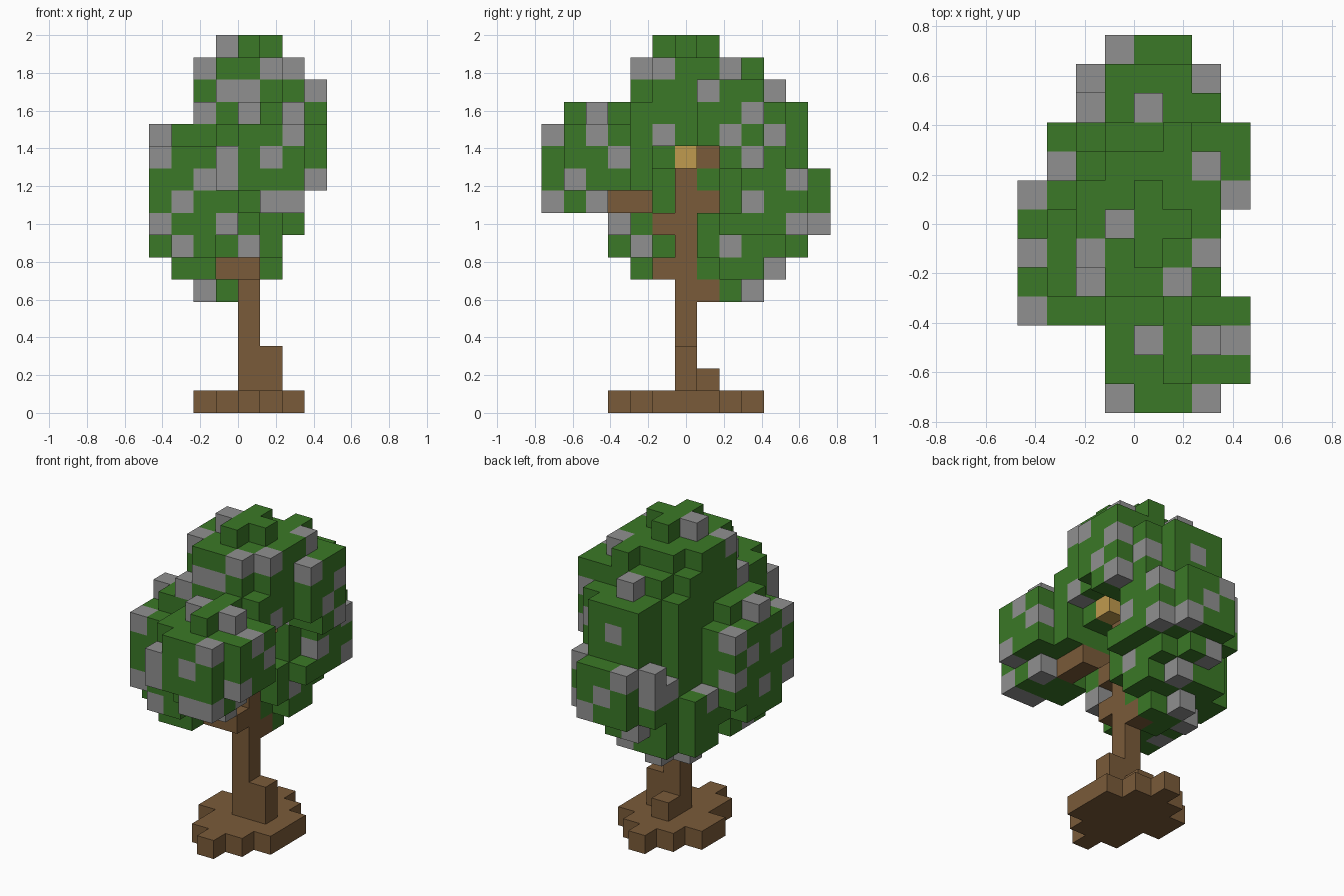
import bpy
import bmesh
import random
from mathutils import Vector

random.seed(7)
cube = bpy.data.objects.get("Cube")
if cube:
    bpy.data.objects.remove(cube, do_unlink=True)

NX, NY, NZ = 8, 13, 17
SIZE = 2 / NZ


def material(name, colour):
    mat = bpy.data.materials.new(name)
    mat.use_nodes = True
    rgba = (*colour, 1)
    mat.diffuse_color = rgba
    shader = next(n for n in mat.node_tree.nodes if n.type == 'BSDF_PRINCIPLED')
    shader.inputs["Base Color"].default_value = rgba
    shader.inputs["Roughness"].default_value = 0.9
    return mat


materials = {
    "green": material("leaf green", (0.043, 0.19, 0.02)),
    "grey": material("blossom grey", (0.28, 0.28, 0.28)),
    "brown": material("bark brown", (0.195, 0.104, 0.041)),
    "gold": material("heartwood gold", (0.53, 0.325, 0.077)),
}
order = list(materials)
cells = {}   # grid cell -> (part, colour)


def span(value):
    return range(value[0], value[1] + 1) if isinstance(value, tuple) else (value,)


def block(part, colour, x, y, z):
    """Fill a block of grid cells; each argument is an index or a (first, last) pair."""
    for i in span(x):
        for j in span(y):
            for k in span(z):
                cells.setdefault((i, j, k), (part, colour))


def wood(x, y, z, colour="brown", part="trunk"):
    block(part, colour, x, y, z)


def leaf(part, z, *slabs):
    for x, y in slabs:
        block(part, "green", x, y, z)


# Root plate, widest in the middle rows
for row, width in enumerate([(4, 4), (3, 5), (3, 6), (2, 6), (2, 6), (3, 5), (4, 4)]):
    wood(width, row + 3, 0, part="root_plate")

# Trunk with buttress, knot, heartwood and branches
wood(4, 6, (1, 11))
wood(5, 6, 11, "gold")
wood(5, 6, (1, 2))
wood(4, 7, 1)
for branch in [(3, 5, 6), (4, 5, 6), (4, 7, 5), (4, 5, 8),
               ((4, 5), 4, 9), (5, 3, 9), (4, 7, 9), (4, 7, 11)]:
    wood(*branch, part="branches")

# Upper crown
part = "upper_crown"
leaf(part, 16, ((3, 5), 6), (4, (5, 7)))
leaf(part, 15, ((3, 5), 4), ((2, 6), (5, 7)), ((3, 6), 8), (5, 9))
leaf(part, 14, ((3, 5), 4), ((2, 6), (5, 8)), ((3, 6), 9), (4, 10), (7, (7, 9)))
leaf(part, (12, 13), ((2, 6), (4, 9)), ((3, 6), 10), ((3, 5), 11), (7, (7, 9)))
leaf(part, 11, ((2, 3), (4, 9)), ((3, 6), 10), ((4, 6), (8, 9)), ((3, 5), 11),
     ((4, 5), (4, 5)), (7, (8, 9)))

# Front foliage clump
part = "front_foliage"
leaf(part, 13, ((4, 6), 2), (5, (1, 3)))
leaf(part, 12, ((4, 6), 0), ((3, 7), (1, 3)), ((3, 6), 4))
leaf(part, (10, 11), ((3, 6), 0), ((3, 7), (1, 3)), ((3, 6), 4))
leaf(part, 9, ((5, 6), 0), ((4, 6), (1, 2)))

# Side foliage clump
part = "side_foliage"
leaf(part, 12, ((0, 2), 5), (1, (4, 6)))
leaf(part, 11, ((0, 3), (3, 6)), ((0, 2), 7))
leaf(part, (8, 10), ((0, 3), (3, 7)))
leaf(part, 8, (4, 4))
leaf(part, 7, ((0, 3), (4, 6)), ((1, 2), 3), (4, 4))
leaf(part, 6, ((1, 2), (4, 6)))

# Back foliage clump
part = "back_foliage"
leaf(part, 10, (4, 7), ((2, 5), (8, 9)), ((3, 5), 10), ((2, 5), 11))
leaf(part, 9, ((2, 5), (8, 11)))
leaf(part, (9, 10), ((2, 3), 7), (6, (9, 11)), ((3, 5), 12))
leaf(part, 8, ((2, 6), (8, 11)), (1, (8, 9)), ((2, 5), 7), ((3, 5), 12))
leaf(part, 7, ((1, 5), (7, 9)), ((2, 5), 10), ((3, 4), 11))
leaf(part, 6, ((1, 5), (8, 9)), ((2, 4), 7), ((2, 4), 10))
leaf(part, 5, ((2, 4), 8), (3, (7, 9)))


def first_hit(path):
    return next((c for c in path if c in cells), None)


def bloom(cell):
    if cell and cells[cell][1] == "green":
        cells[cell] = (cells[cell][0], "grey")


# Blossoms on the outermost cells: front rows by height, then side rows, then top rows
front = {16: [3], 15: [2, 5, 6], 14: [3, 4], 13: [2, 4, 6], 12: [0, 6], 11: [0, 3, 5],
         10: [2, 3, 7], 9: [1, 5, 6], 8: [0, 3], 7: [1, 4], 5: [2]}
side = {15: [4, 5, 8], 14: [7], 13: [2, 9], 12: [0, 2, 5, 8, 10], 11: [3, 9],
        10: [1, 11], 9: [0, 2, 9], 8: [3, 11, 12], 7: [4, 8], 6: [10], 5: [9]}
top = {12: [3], 11: [2, 6], 10: [2, 4], 8: [1, 6], 7: [0, 7], 6: [3],
       5: [0, 2, 6], 4: [5], 3: [0], 2: [4, 6, 7], 0: [3, 6]}


def front_path(i, k):
    return [(i, j, k) for j in range(NY)]


def side_path(j, k):
    return [(i, j, k) for i in reversed(range(NX))]


def top_path(i, j):
    return [(i, j, k) for k in reversed(range(NZ))]


for k, columns in front.items():
    for i in columns:
        bloom(first_hit(front_path(i, k)))
for k, columns in side.items():
    for j in columns:
        bloom(first_hit(side_path(j, k)))
for j, columns in top.items():
    for i in columns:
        bloom(first_hit(top_path(i, j)))
# Blossoms on the back wall and the back column
bloom((4, 11, 12))
bloom((2, 11, 9))


def beside(cell, axis, step):
    moved = list(cell)
    moved[axis] += step
    return tuple(moved)


# Scattered single blossoms over the remaining sides
for cell in sorted(cells):
    i, j, k = cell
    outer = (first_hit(front_path(i, k)), first_hit(side_path(j, k)),
             first_hit(top_path(i, j)))
    around = [beside(cell, axis, step) for axis in range(3) for step in (-1, 1)]
    alone = all(cells.get(c, ("", ""))[1] != "grey" for c in around)
    if cell not in outer and alone and random.random() < 0.22:
        bloom(cell)


def build(part):
    """Make one mesh from the exposed cell faces of a part."""
    bm = bmesh.new()
    corners = {}

    def corner(p):
        if p not in corners:
            corners[p] = bm.verts.new((Vector(p) - Vector((NX / 2, NY / 2, 0))) * SIZE)
        return corners[p]

    for cell, (owner, colour) in cells.items():
        if owner != part:
            continue
        for axis in range(3):
            u, v = (axis + 1) % 3, (axis + 2) % 3
            for step in (-1, 1):
                if beside(cell, axis, step) in cells:
                    continue
                ring = []
                for du, dv in ((0, 0), (1, 0), (1, 1), (0, 1)):
                    p = list(cell)
                    p[axis] += step > 0
                    p[u] += du
                    p[v] += dv
                    ring.append(corner(tuple(p)))
                face = bm.faces.new(ring if step > 0 else ring[::-1])
                face.material_index = order.index(colour)
    mesh = bpy.data.meshes.new(part)
    bm.to_mesh(mesh)
    bm.free()
    for mat in materials.values():
        mesh.materials.append(mat)
    bpy.context.collection.objects.link(bpy.data.objects.new(part, mesh))


for part in dict.fromkeys(owner for owner, _ in cells.values()):
    build(part)
